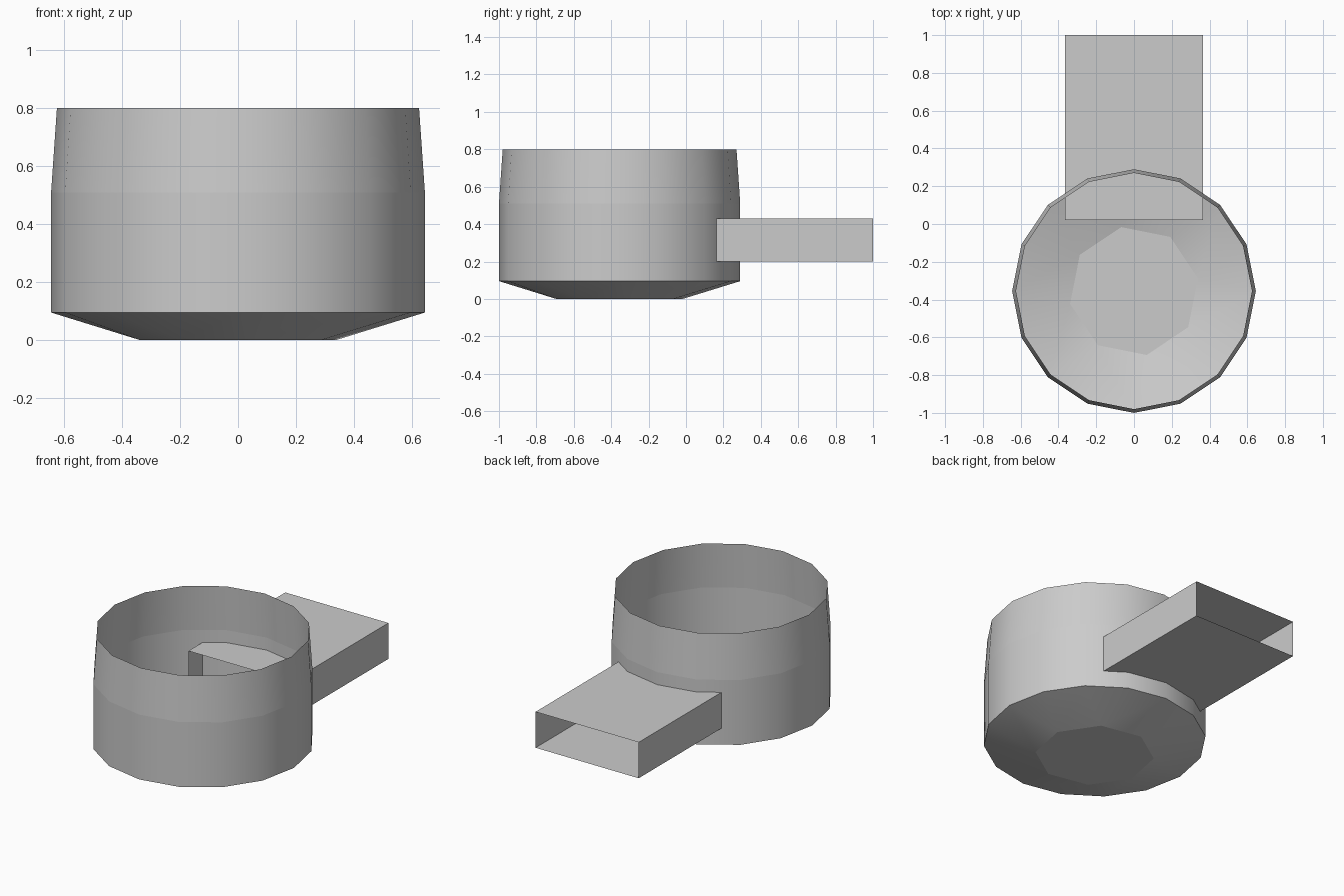
import bpy, bmesh
from math import cos, sin, radians

cube = bpy.data.objects.get("Cube")
if cube:
    bpy.data.objects.remove(cube)

grey = bpy.data.materials.new("plain_grey")
grey.use_nodes = True
grey.diffuse_color = (0.6, 0.6, 0.6, 1)
bsdf = next(n for n in grey.node_tree.nodes if n.type == "BSDF_PRINCIPLED")
bsdf.inputs["Base Color"].default_value = grey.diffuse_color

SIDES = 16
CENTRE_Y = -0.355


def add_object(name, bm):
    mesh = bpy.data.meshes.new(name)
    bm.to_mesh(mesh)
    bm.free()
    mesh.materials.append(grey)
    obj = bpy.data.objects.new(name, mesh)
    bpy.context.collection.objects.link(obj)
    return obj


def ring(bm, count, radius, z, offset=0):
    angles = [radians(offset + 360 * i / count) for i in range(count)]
    return [bm.verts.new((radius * cos(a), CENTRE_Y + radius * sin(a), z)) for a in angles]


# Cup: open thin wall, tapered rim, sloping underside and octagonal base
bm = bmesh.new()
base = ring(bm, SIDES // 2, 0.345, 0, 11.25)
walls = [ring(bm, SIDES, r, z) for r, z in ((0.645, 0.095), (0.645, 0.51), (0.625, 0.8))]
for low, high in zip(walls, walls[1:]):
    for i in range(SIDES):
        j = (i + 1) % SIDES
        bm.faces.new((low[i], low[j], high[j], high[i]))

# Underside: each base corner meets a pair of wall corners
rim = walls[0]
for k in range(SIDES // 2):
    a, b = base[k], base[(k + 1) % len(base)]
    p, q, r = (rim[(2 * k + n) % SIDES] for n in range(3))
    bm.faces.new((a, q, p))
    bm.faces.new((a, b, r, q))
bm.faces.new(base[::-1])

# Smooth around the cup, crisp between the bands
for f in bm.faces:
    f.smooth = True
for e in bm.edges:
    z1, z2 = (v.co.z for v in e.verts)
    if abs(z1 - z2) < 0.001:
        e.smooth = False
add_object("cup", bm)

# Handle: flat rectangular tube, open at both ends, passing through the wall
bm = bmesh.new()
section = ((-0.365, 0.2), (0.365, 0.2), (0.365, 0.43), (-0.365, 0.43))
inner, outer = ([bm.verts.new((x, y, z)) for x, z in section] for y in (0.02, 1.0))
for i in range(4):
    j = (i + 1) % 4
    bm.faces.new((inner[i], inner[j], outer[j], outer[i]))
bmesh.ops.recalc_face_normals(bm, faces=bm.faces)
if bm.faces[:][0].normal.z > 0:
    bmesh.ops.reverse_faces(bm, faces=bm.faces)
add_object("handle", bm)
